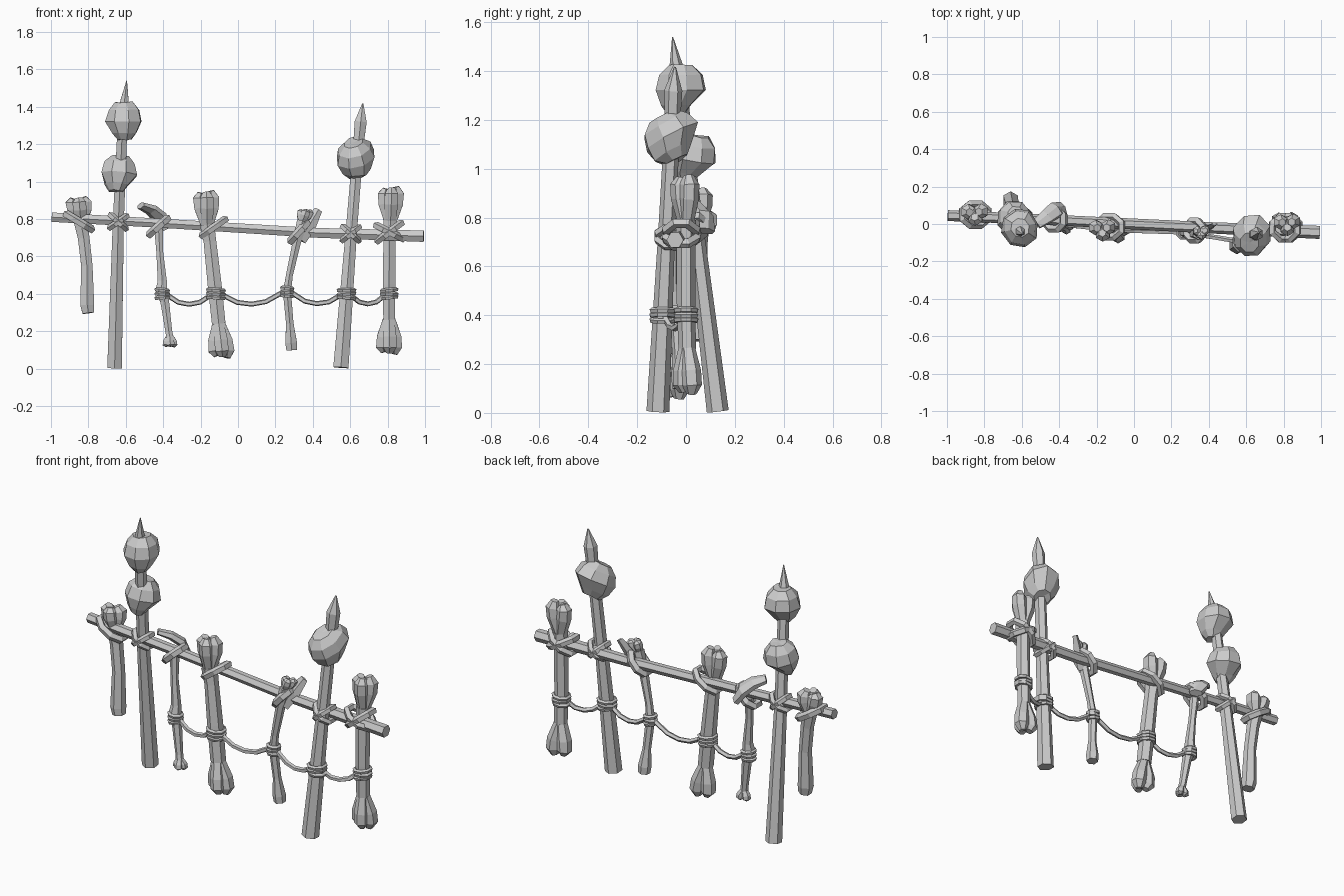
import bpy, bmesh, math, random
from mathutils import Vector, Matrix

random.seed(4)
if "Cube" in bpy.data.objects:
    bpy.data.objects.remove(bpy.data.objects["Cube"])

GREY = (0.6, 0.6, 0.6, 1)
mat = bpy.data.materials.new("bone grey")
mat.use_nodes = True
mat.diffuse_color = GREY
mat.node_tree.nodes["Principled BSDF"].inputs["Base Color"].default_value = GREY


def finish(name, bm):
    bmesh.ops.recalc_face_normals(bm, faces=bm.faces)
    mesh = bpy.data.meshes.new(name)
    bm.to_mesh(mesh)
    bm.free()
    mesh.materials.append(mat)
    ob = bpy.data.objects.new(name, mesh)
    bpy.context.collection.objects.link(ob)


def sweep(bm, pts, radii, sides=6, flat=1.0, closed=False, ref=(0, 1, 0)):
    """Low-poly tube through pts; flat squashes it along ref."""
    pts = [Vector(p) for p in pts]
    n = len(pts)
    if isinstance(radii, (int, float)):
        radii = [radii] * n
    rings = []
    for i, p in enumerate(pts):
        a = pts[i - 1] if (i or closed) else p
        b = pts[(i + 1) % n] if (i < n - 1 or closed) else p
        t = (b - a).normalized()
        u = Vector(ref)
        u = (u - t * u.dot(t)).normalized()
        v = t.cross(u)
        rings.append([bm.verts.new(p + radii[i] * (math.cos(k) * u * flat + math.sin(k) * v))
                      for k in (math.tau * j / sides for j in range(sides))])
    for i in range(n if closed else n - 1):
        r, s = rings[i], rings[(i + 1) % n]
        for j in range(sides):
            k = (j + 1) % sides
            bm.faces.new((r[j], r[k], s[k], s[j]))
    if not closed:
        bm.faces.new(rings[0])
        bm.faces.new(rings[-1])


def tube(name, *args, **kw):
    bm = bmesh.new()
    sweep(bm, *args, **kw)
    finish(name, bm)


def band(bm, centre, axis, a, b, r, sides=8):
    """Closed strap: a along the axis, b front to back."""
    c, d, y = Vector(centre), Vector(axis).normalized(), Vector((0, 1, 0))
    loop = [c + d * a * math.cos(k) + y * b * math.sin(k)
            for k in (math.tau * (j + 0.5) / sides for j in range(sides))]
    sweep(bm, loop, r, 5, closed=True, ref=d.cross(y))


def lash(name, centre, slopes, a, b, r=0.018):
    bm = bmesh.new()
    for s in slopes:
        band(bm, centre, (1, 0, s), a, b, r)
    finish(name, bm)


def coil(name, centre, a, count=3):
    bm = bmesh.new()
    for i in range(count):
        c = Vector(centre) + Vector((0, 0, (i - (count - 1) / 2) * 0.02))
        band(bm, c, (1, 0, random.uniform(-0.12, 0.12)), a, a, 0.012)
    finish(name, bm)


def knuckle(bm, base, tip, spread, r):
    """Three tapering lobes swelling out of the shaft end."""
    base, tip = Vector(base), Vector(tip)
    for ox, oy, k in ((-1, 0.3, 0.94), (1, 0.4, 1.0), (0.1, -0.7, 0.96)):
        off = Vector((ox, oy, 0)) * spread
        sweep(bm, [base + off * 0.2, base.lerp(tip, 0.5) + off * 0.85,
                   base.lerp(tip, 0.8) + off, base.lerp(tip, k) + off * 0.75],
              [r * 0.75, r, r * 0.98, r * 0.5], 6)


# Sharpened hexagonal posts
tube("left_post", [(-0.66, 0.13, 0.006), (-0.64, 0.035, 0.78), (-0.615, -0.03, 1.36),
                   (-0.608, -0.04, 1.42), (-0.595, -0.055, 1.54)],
     [0.045, 0.034, 0.03, 0.028, 0.002])
tube("right_post", [(0.55, -0.115, 0.006), (0.605, -0.08, 0.72), (0.644, -0.055, 1.2),
                    (0.656, -0.052, 1.32), (0.667, -0.045, 1.417)],
     [0.047, 0.035, 0.032, 0.037, 0.004])

# Rail
tube("rail", [(-0.995, 0.045, 0.81), (-0.4, 0.02, 0.777), (0.4, -0.02, 0.727), (0.993, -0.045, 0.708)],
     [0.029, 0.028, 0.03, 0.035])


def skull(name, centre, size, turn, tilt, jaw=0.68):
    """Blocky head: boxed cranium, narrower flat jaw at lower front."""
    bm = bmesh.new()
    bmesh.ops.create_uvsphere(bm, u_segments=8, v_segments=6, radius=1)
    for v in bm.verts:
        x, y, z = v.co
        x, y, z = x * 1.06, y * 1.06, max(-0.8, min(0.84, z)) * 1.2
        if z < -0.2:
            x *= jaw + 0.1
            y = y * jaw - 0.2
        v.co = Vector((x, y, z)) * random.uniform(0.95, 1.04)
    bm.transform(Matrix.Translation(centre) @ Matrix.Rotation(turn, 4, 'Z')
                 @ Matrix.Rotation(tilt, 4, 'X') @ Matrix.Diagonal((*size, 1)))
    finish(name, bm)


# Skulls threaded on the posts
skull("left_upper_skull", (-0.61, -0.02, 1.322), (0.095, 0.1, 0.103), 0.25, 0.0)
skull("left_lower_skull", (-0.637, 0.028, 1.038), (0.096, 0.092, 0.1), -0.4, -0.2)
skull("right_skull", (0.632, -0.058, 1.128), (0.102, 0.122, 0.094), -0.35, 0.5, 0.8)


def bone(name, pts, radii, top=None, bottom=None, spread=0.034, r=0.042):
    bm = bmesh.new()
    sweep(bm, pts, radii, 6)
    if top:
        knuckle(bm, pts[0], top, spread, r)
    if bottom:
        knuckle(bm, pts[-1], bottom, spread, r)
    finish(name, bm)


# Hanging bones, from left to right
bone("broken_bone", [(-0.842, 0.055, 0.79), (-0.825, 0.053, 0.7), (-0.808, 0.048, 0.55),
                     (-0.806, 0.042, 0.34), (-0.8, 0.04, 0.297)],
     [0.042, 0.036, 0.035, 0.043, 0.036], top=(-0.855, 0.055, 0.915), spread=0.034, r=0.042)
bone("thin_bone_left", [(-0.425, 0.02, 0.75), (-0.418, 0.01, 0.62), (-0.405, 0.005, 0.47),
                        (-0.41, 0, 0.42), (-0.392, -0.005, 0.36), (-0.37, -0.015, 0.2),
                        (-0.365, -0.018, 0.17)],
     [0.026, 0.021, 0.028, 0.036, 0.027, 0.021, 0.022],
     bottom=(-0.363, -0.02, 0.118), spread=0.018, r=0.025)
bone("large_bone_middle", [(-0.165, -0.03, 0.77), (-0.15, -0.03, 0.68), (-0.125, -0.033, 0.45),
                           (-0.103, -0.036, 0.24)],
     [0.044, 0.039, 0.043, 0.042], top=(-0.172, -0.03, 0.95), bottom=(-0.085, -0.04, 0.058))
bone("thin_bone_right", [(0.345, -0.05, 0.79), (0.315, -0.055, 0.68), (0.275, -0.05, 0.5),
                         (0.262, -0.045, 0.41), (0.277, -0.033, 0.24), (0.284, -0.024, 0.14),
                         (0.287, -0.022, 0.1)],
     [0.034, 0.026, 0.021, 0.025, 0.023, 0.036, 0.033], top=(0.365, -0.04, 0.85),
     spread=0.02, r=0.027)
bone("large_bone_right", [(0.815, 0, 0.79), (0.81, 0, 0.68), (0.808, 0, 0.45), (0.808, 0.005, 0.26)],
     [0.042, 0.038, 0.038, 0.036], top=(0.818, 0, 0.972), bottom=(0.808, 0.012, 0.078))

# Horn and shard tied on with the thin bones
tube("horn", [(-0.385, 0.08, 0.745), (-0.42, 0.075, 0.81), (-0.465, 0.04, 0.85), (-0.52, 0.0, 0.872)],
     [0.044, 0.05, 0.044, 0.032], flat=0.55, ref=(-0.4, 0, 1))
tube("shard", [(0.33, -0.055, 0.69), (0.38, -0.03, 0.765), (0.43, 0.0, 0.85)],
     [0.036, 0.038, 0.022], sides=4, flat=0.45)

# Lashings where uprights cross the rail
lash("lashing_broken_bone", (-0.85, 0.05, 0.785), (-0.6,), 0.085, 0.06, 0.023)
lash("lashing_left_post", (-0.64, 0.035, 0.785), (-0.9, 0.7), 0.06, 0.052)
lash("lashing_thin_left", (-0.425, 0.025, 0.76), (0.9,), 0.07, 0.055, 0.023)
lash("lashing_middle", (-0.13, -0.015, 0.755), (0.7,), 0.083, 0.058, 0.021)
lash("lashing_thin_right", (0.325, -0.035, 0.73), (1.1,), 0.07, 0.053, 0.023)
lash("lashing_right_post", (0.603, -0.06, 0.722), (-0.9, 0.8), 0.062, 0.058)
lash("lashing_right_bone", (0.81, -0.02, 0.73), (-0.5, 0.75), 0.086, 0.065, 0.021)

# Sagging rope and its coils
knots = [(-0.405, 0, 0.4, 0.034), (-0.118, -0.033, 0.4, 0.046), (0.263, -0.045, 0.41, 0.03),
         (0.58, -0.096, 0.4, 0.046), (0.808, 0, 0.4, 0.043)]
for i, (x, y, z, r) in enumerate(knots):
    coil(f"rope_coil_{i + 1}", (x, y, z), r)
for i, (a, b) in enumerate(zip(knots, knots[1:])):
    p, q = Vector(a[:3]), Vector(b[:3])
    drop = 0.04 + 0.045 * (q - p).length
    path = [p.lerp(q, t) - Vector((0, 0, drop * k))
            for t, k in ((0.06, 0), (0.3, 0.85), (0.5, 1.05), (0.7, 0.85), (0.94, 0))]
    tube(f"rope_{i + 1}", path, 0.014, 5)
